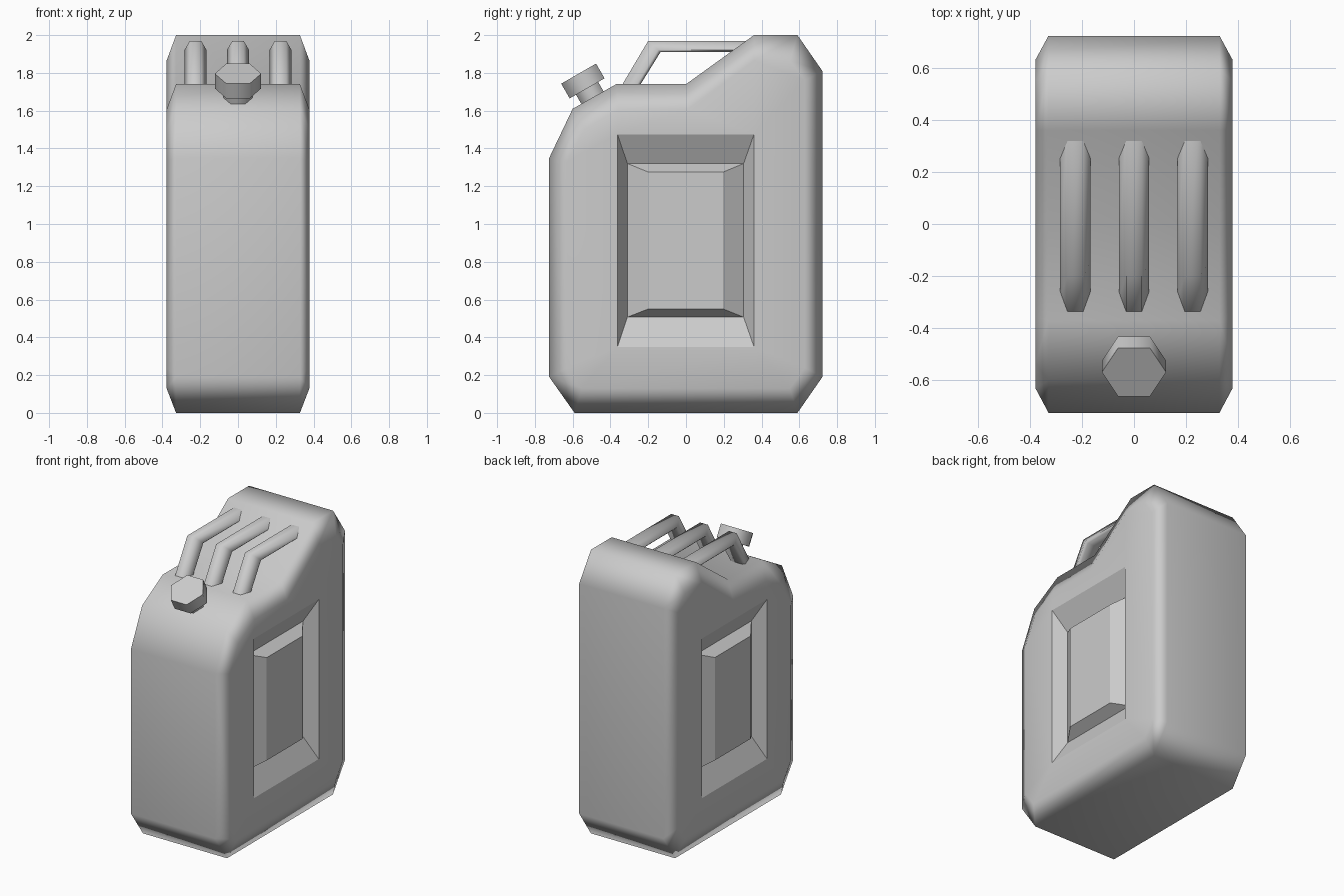
import bpy, bmesh, math
from mathutils import Vector, Matrix

if "Cube" in bpy.data.objects:
    bpy.data.objects.remove(bpy.data.objects["Cube"])


def finish(bm, name, angle=60, sharp=()):
    """Turn a bmesh into a smooth-shaded object with sharp edges kept."""
    bmesh.ops.recalc_face_normals(bm, faces=bm.faces)
    for f in bm.faces:
        f.smooth = True
    for e in bm.edges:
        if e.is_manifold and e.calc_face_angle(0) > math.radians(angle):
            e.smooth = False
    for e in sharp:
        e.smooth = False
    mesh = bpy.data.meshes.new(name)
    bm.to_mesh(mesh)
    bm.free()
    ob = bpy.data.objects.new(name, mesh)
    bpy.context.collection.objects.link(ob)
    return ob


def bridge(bm, a, b):
    n = len(a)
    return [bm.faces.new((a[i], a[(i + 1) % n], b[(i + 1) % n], b[i])) for i in range(n)]


def loop_edges(bm, vs):
    return [bm.edges.get((vs[i - 1], vs[i])) or bm.edges.new((vs[i - 1], vs[i])) for i in range(len(vs))]


# Body: side silhouette (y, z) and the smaller outline of the flat sides
OUTER = [(-.59, 0), (.59, 0), (.722, .19), (.722, 1.81), (.59, 2), (.36, 2),
         (0, 1.74), (-.37, 1.74), (-.6, 1.61), (-.724, 1.35), (-.724, .19)]
INNER = [(-.55, .13), (.55, .13), (.63, .24), (.63, 1.76), (.55, 1.865), (.36, 1.865),
         (.01, 1.607), (-.355, 1.607), (-.535, 1.505), (-.63, 1.33), (-.63, .24)]
# Pressed panel: rim, groove, raised middle as (x, y0, y1, z0, z1)
PANEL = [(.378, -.363, .36, .35, 1.475), (.293, -.31, .305, .507, 1.32), (.364, -.2, .197, .55, 1.275)]

bm = bmesh.new()
sharp, rims = [], []
for s in (1, -1):
    rim = [bm.verts.new((s * .328, y, z)) for y, z in OUTER]
    side = [bm.verts.new((s * .378, y, z)) for y, z in INNER]
    bridge(bm, rim, side)
    rims.append(rim)
    rings = [[bm.verts.new((s * x, y, z)) for y, z in ((y0, z0), (y1, z0), (y1, z1), (y0, z1))]
             for x, y0, y1, z0, z1 in PANEL]
    # flat side with a rectangular opening
    edges = loop_edges(bm, side) + loop_edges(bm, rings[0])
    bmesh.ops.triangle_fill(bm, edges=edges, use_beauty=True, normal=Vector((s, 0, 0)))
    faces = bridge(bm, rings[0], rings[1]) + bridge(bm, rings[1], rings[2])
    faces.append(bm.faces.new(rings[2]))
    sharp += {e for f in faces for e in f.edges}
bridge(bm, rims[0], rims[1])
body = finish(bm, "can_body", 75, sharp)
wn = body.modifiers.new("weighted_normals", 'WEIGHTED_NORMAL')
wn.keep_sharp = True

# Handles: three bent bars, narrow outside and wide inside
TOP = [(-.36, 1.70), (-.2, 1.97), (.42, 1.97)]
UNDER = [(-.265, 1.70), (-.135, 1.91), (.34, 1.91)]
for x, tag in ((-.225, "left"), (0, "middle"), (.225, "right")):
    bm = bmesh.new()
    rings = []
    for a, b in zip(TOP, UNDER):
        a, b = Vector((x, *a)), Vector((x, *b))
        low = a.lerp(b, .8)
        pts = [(a, -.03), (a, .03), (low, .058), (b, .045), (b, -.045), (low, -.058)]
        rings.append([bm.verts.new(p + Vector((w, 0, 0))) for p, w in pts])
    for r0, r1 in zip(rings, rings[1:]):
        bridge(bm, r0, r1)
    bm.faces.new(rings[0])
    bm.faces.new(rings[-1])
    finish(bm, "handle_" + tag, 70)

# Spout: hexagonal cap and neck tilted forward
tilt = Matrix.Translation((0, -.546, 1.757)) @ Matrix.Rotation(math.radians(30), 4, 'X')
for name, radius, depth, z in (("cap", .123, .09, 0), ("spout_neck", .078, .16, -.115)):
    bm = bmesh.new()
    ring = [[bm.verts.new((radius * math.cos(i * math.pi / 3), radius * math.sin(i * math.pi / 3), h))
             for i in range(6)] for h in (z - depth / 2, z + depth / 2)]
    bridge(bm, *ring)
    for r in ring:
        bm.faces.new(r)
    bm.transform(tilt)
    finish(bm, name, 70)
